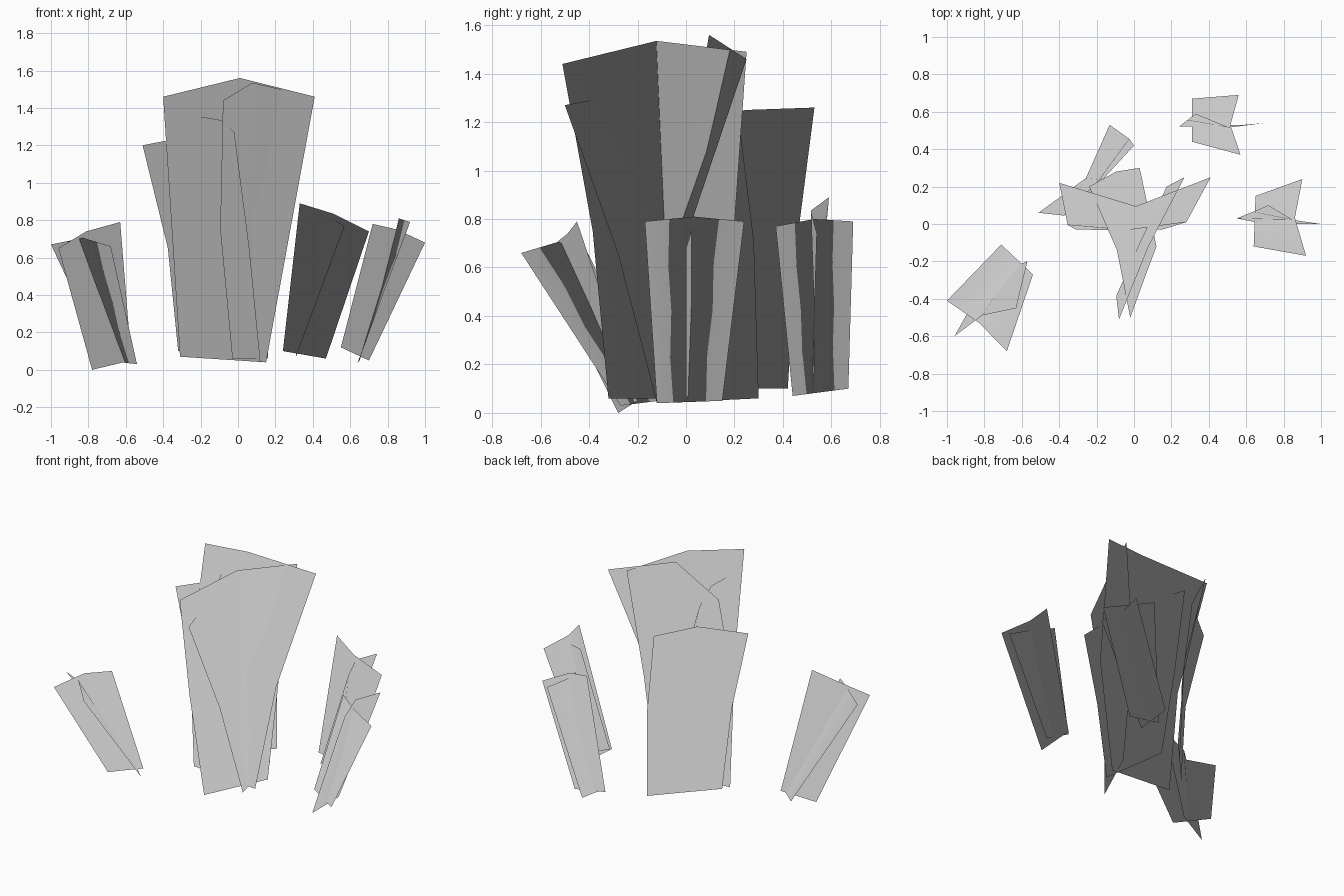
import bpy
import bmesh
from mathutils import Vector

cube = bpy.data.objects.get("Cube")
if cube:
    bpy.data.objects.remove(cube, do_unlink=True)

# Single pale grey for every blade
grey = bpy.data.materials.new("pale_grey")
grey.use_nodes = True
colour = (0.7, 0.7, 0.7, 1)
grey.diffuse_color = colour
grey.node_tree.nodes["Principled BSDF"].inputs["Base Color"].default_value = colour

# Foliage normals point up, tipped very slightly sideways
TIP = 0.03
LEFT_FRONT = Vector((-TIP, -TIP, 1))
RIGHT_FRONT = Vector((TIP, -TIP, 1))
LEFT_BACK = Vector((-TIP, TIP, 1))
RIGHT_BACK = Vector((TIP, TIP, 1))


def blade(name, bottom_left, bottom_right, top_left, top_right, normals,
          fold=0.0, peak=0.02, bow=(0, 0)):
    """Folded blade; left and right as seen from its face.
    normals: one for the left, centre and right column."""
    low_l, low_r, high_l, high_r = (
        Vector(p) for p in (bottom_left, bottom_right, top_left, top_right))
    across = high_r - high_l
    facing = Vector((across.y, -across.x, 0)).normalized()
    bm = bmesh.new()
    rows = []
    for t in (0, 0.5, 1):
        # shift the middle row so the blade arches outwards
        bend = Vector((*bow, 0)) if t == 0.5 else Vector()
        left = low_l.lerp(high_l, t) + bend
        right = low_r.lerp(high_r, t) + bend
        centre = (left + right) / 2 + facing * fold * t * t
        centre.z += peak * t
        rows.append([bm.verts.new(p) for p in (left, centre, right)])
    for lower, upper in zip(rows, rows[1:]):
        for i in range(2):
            face = bm.faces.new((lower[i], lower[i + 1], upper[i + 1], upper[i]))
            face.smooth = True
    mesh = bpy.data.meshes.new(name)
    bm.to_mesh(mesh)
    bm.free()
    mesh.normals_split_custom_set_from_vertices(
        [n.normalized() for n in normals] * len(rows))
    mesh.materials.append(grey)
    obj = bpy.data.objects.new(name, mesh)
    bpy.context.collection.objects.link(obj)


# Tall central clump
blade("tall_front_blade",
      bottom_left=(-.31, -.03, .07), bottom_right=(.15, -.03, .04),
      top_left=(-.4, .22, 1.46), top_right=(.41, .25, 1.46),
      normals=[LEFT_FRONT] * 3, fold=.14, peak=.1, bow=(0, -.1))
blade("tall_cross_blade",
      bottom_left=(-.03, -.32, .06), bottom_right=(.16, .09, .06),
      top_left=(-.08, -.51, 1.44), top_right=(.27, .25, 1.49),
      normals=[LEFT_FRONT, LEFT_FRONT + RIGHT_FRONT, RIGHT_FRONT],
      fold=-.02, peak=.07, bow=(-.04, .03))
blade("inner_cross_blade",
      bottom_left=(.12, -.12, .04), bottom_right=(.03, .3, .06),
      top_left=(-.02, -.5, 1.27), top_right=(-.24, .2, 1.36),
      normals=[LEFT_FRONT] * 3, fold=.04, bow=(.01, .03))
blade("rear_blade",
      bottom_left=(-.32, .07, .1), bottom_right=(0, .42, .1),
      top_left=(-.51, .06, 1.2), top_right=(-.13, .53, 1.26),
      normals=[LEFT_FRONT] * 3, fold=.08, bow=(.04, -.02))

# Short clump at the rear
blade("rear_clump_wide_blade",
      bottom_left=(.31, .67, .1), bottom_right=(.31, .44, .07),
      top_left=(.56, .69, .79), top_right=(.57, .37, .77),
      normals=[RIGHT_BACK, LEFT_BACK, RIGHT_BACK], fold=.05)
blade("rear_clump_cross_blade",
      bottom_left=(.47, .52, .06), bottom_right=(.24, .52, .1),
      top_left=(.7, .54, .74), top_right=(.33, .59, .89),
      normals=[RIGHT_BACK] * 3, fold=-.05)

# Short clump at the side
blade("side_clump_wide_blade",
      bottom_left=(.65, .15, .05), bottom_right=(.64, -.12, .04),
      top_left=(.9, .24, .79), top_right=(.92, -.17, .79),
      normals=[RIGHT_BACK, LEFT_BACK, RIGHT_FRONT], fold=.05)
blade("side_clump_cross_blade",
      bottom_left=(.55, .03, .12), bottom_right=(.7, 0, .05),
      top_left=(.72, .1, .78), top_right=(1, 0, .68),
      normals=[RIGHT_FRONT] * 3, fold=.03)

# Short clump at the front
blade("front_clump_wide_blade",
      bottom_left=(-.54, -.27, .03), bottom_right=(-.71, -.11, .05),
      top_left=(-.68, -.68, .66), top_right=(-1, -.41, .67),
      normals=[RIGHT_FRONT, LEFT_BACK, RIGHT_FRONT], fold=.02, peak=.04)
blade("front_clump_cross_blade",
      bottom_left=(-.57, -.2, .05), bottom_right=(-.78, -.28, 0),
      top_left=(-.63, -.45, .79), top_right=(-.96, -.6, .65),
      normals=[RIGHT_FRONT] * 3, fold=.04)
